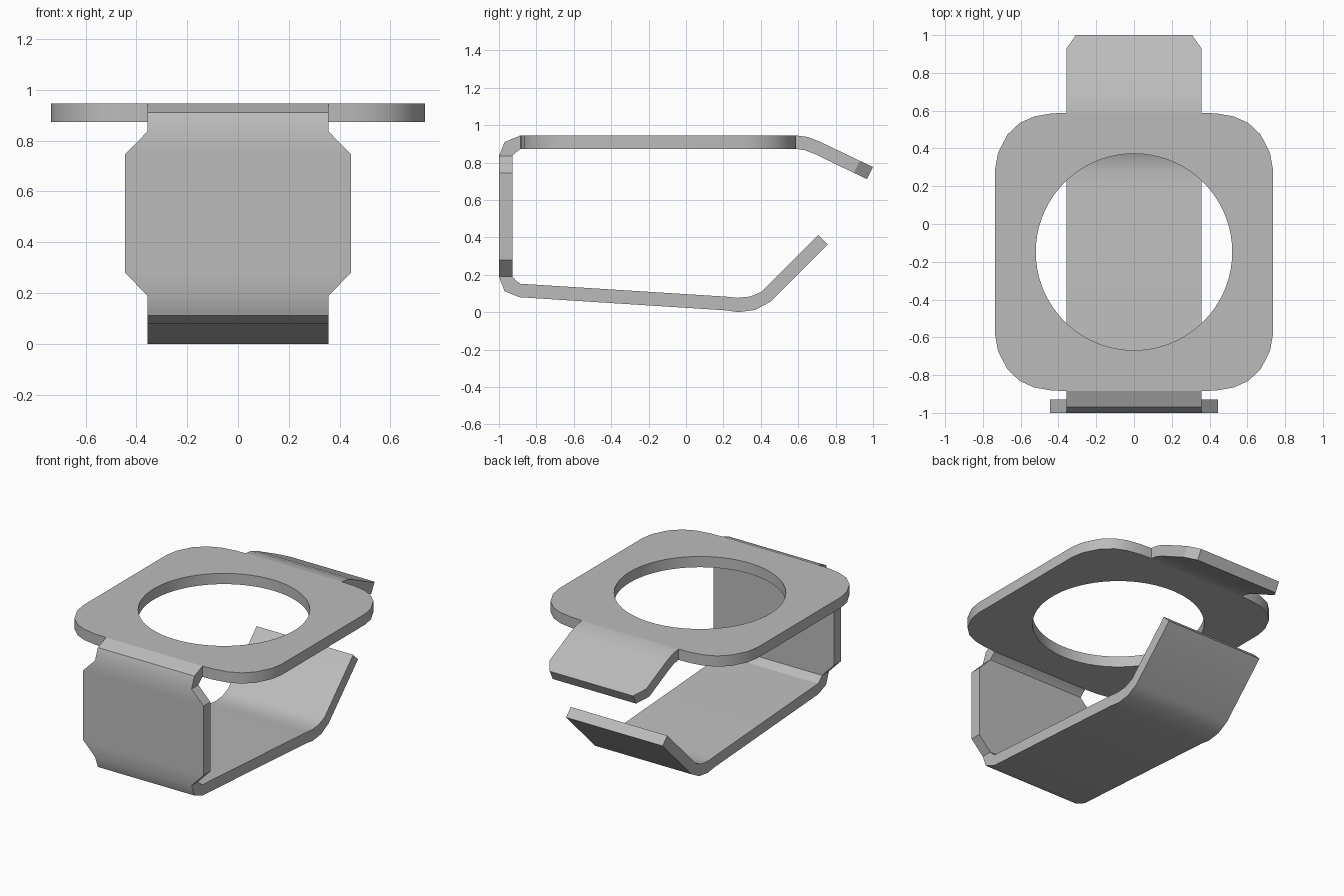
import bpy
import bmesh
import math

cube = bpy.data.objects.get("Cube")
if cube:
    bpy.data.objects.remove(cube, do_unlink=True)

TOP, BOTTOM = 0.945, 0.873      # faces of the ring plate
CENTRE_Y, HALF_Y = -0.148, 0.737
STRIP = 0.357                   # half width of the bent strip
WIDE = 0.445                    # half width of the front panel

steel = bpy.data.materials.new("plain_grey_steel")
steel.use_nodes = True
grey = (0.5, 0.5, 0.5, 1.0)
steel.diffuse_color = grey
steel.node_tree.nodes["Principled BSDF"].inputs["Base Color"].default_value = grey


def finish(bm, name):
    bmesh.ops.recalc_face_normals(bm, faces=bm.faces[:])
    mesh = bpy.data.meshes.new(name)
    bm.to_mesh(mesh)
    bm.free()
    obj = bpy.data.objects.new(name, mesh)
    bpy.context.collection.objects.link(obj)
    mesh.materials.append(steel)
    bpy.ops.object.select_all(action='DESELECT')
    obj.select_set(True)
    bpy.context.view_layer.objects.active = obj
    bpy.ops.object.shade_smooth_by_angle(angle=math.radians(30))
    return obj


def bent_strip(name, stations):
    """Loft a sheet strip through (outer yz, inner yz, half width) stations."""
    bm = bmesh.new()
    rings = []
    for (oy, oz), (iy, iz), w in stations:
        corners = [(-w, oy, oz), (w, oy, oz), (w, iy, iz), (-w, iy, iz)]
        rings.append([bm.verts.new(c) for c in corners])
    for a, b in zip(rings, rings[1:]):
        for i in range(4):
            j = (i + 1) % 4
            bm.faces.new((a[i], a[j], b[j], b[i]))
    bm.faces.new(rings[-1])     # free end; the other end meets the plate
    return finish(bm, name)


def ring_plate():
    # one rounded corner, mirrored into a full outline
    corner = [(0.735, 0.44), (0.72, 0.525), (0.67, 0.622), (0.605, 0.683),
              (0.53, 0.717), (0.44, 0.733), (STRIP, HALF_Y)]
    left = [(x, -y) for x, y in reversed(corner)] + corner
    outline = left + [(-x, y) for x, y in reversed(left)]
    n = 72
    hole = [(0.52 * math.cos(math.tau * i / n), 0.52 * math.sin(math.tau * i / n))
            for i in range(n)]
    bm = bmesh.new()
    edges = []
    for loop in (outline, hole):
        vs = [bm.verts.new((x, y + CENTRE_Y, BOTTOM)) for x, y in loop]
        edges += [bm.edges.new((a, b)) for a, b in zip(vs, vs[1:] + vs[:1])]
    bmesh.ops.triangle_fill(bm, edges=edges, use_beauty=True)
    out = bmesh.ops.extrude_face_region(bm, geom=bm.faces[:], use_keep_orig=True)
    for v in out["geom"]:
        if isinstance(v, bmesh.types.BMVert):
            v.co.z = TOP
    return finish(bm, "ring_plate")


ring_plate()

# Back tab, bent down with clipped corners
bent_strip("back_tab", [
    ((0.589, TOP), (0.589, BOTTOM), STRIP),
    ((0.65, 0.937), (0.635, 0.866), STRIP),
    ((0.715, 0.912), (0.69, 0.845), STRIP),
    ((0.93, 0.809), (0.897, 0.745), STRIP),
    ((1.0, 0.776), (0.967, 0.712), 0.308),
])

# Front panel and lower spring arm, one folded strip
bent_strip("front_panel_and_spring_arm", [
    ((-0.885, TOP), (-0.885, BOTTOM), STRIP),
    ((-0.97, 0.91), (-0.908, 0.856), STRIP),
    ((-1.0, 0.835), (-0.928, 0.835), STRIP),
    ((-1.0, 0.745), (-0.928, 0.745), WIDE),
    ((-1.0, 0.28), (-0.928, 0.28), WIDE),
    ((-1.0, 0.19), (-0.928, 0.19), STRIP),
    ((-0.97, 0.112), (-0.91, 0.17), STRIP),
    ((-0.89, 0.08), (-0.885, 0.152), STRIP),
    ((0.21, 0.01), (0.215, 0.083), STRIP),
    ((0.28, 0.0), (0.275, 0.077), STRIP),
    ((0.37, 0.012), (0.345, 0.084), STRIP),
    ((0.45, 0.055), (0.405, 0.11), STRIP),
    ((0.757, 0.362), (0.707, 0.412), STRIP),
])
